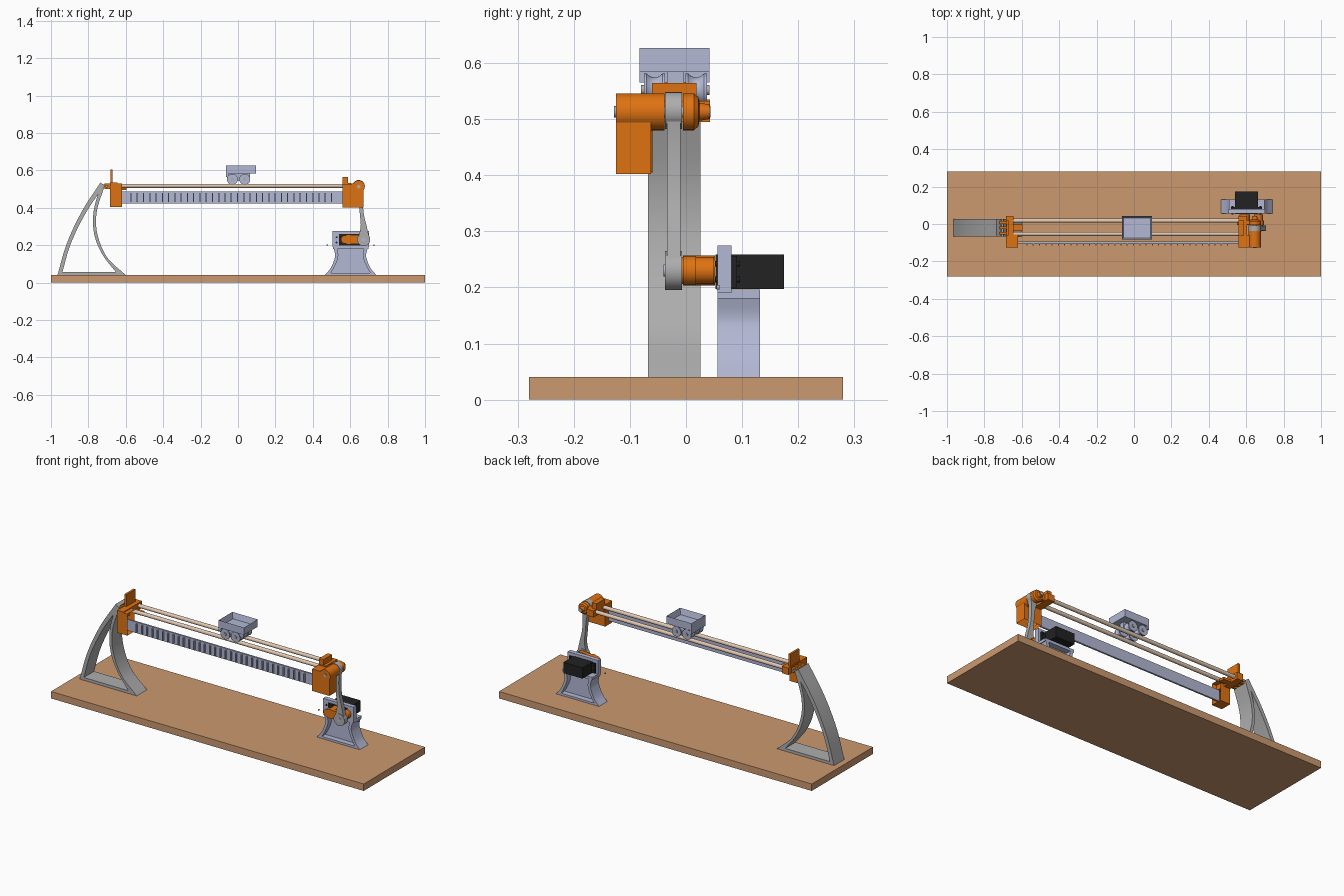
import bpy, bmesh, math
from mathutils import Vector

old = bpy.data.objects.get("Cube")
if old:
    bpy.data.objects.remove(old, do_unlink=True)


def material(name, rgb):
    m = bpy.data.materials.new(name)
    m.use_nodes = True
    m.diffuse_color = (*rgb, 1)
    m.node_tree.nodes["Principled BSDF"].inputs["Base Color"].default_value = (*rgb, 1)
    return m


WOOD = material("wood", (0.60, 0.32, 0.16))
ROD = material("pale wood", (0.76, 0.58, 0.44))
ORANGE = material("orange plastic", (0.74, 0.17, 0.006))
GREY = material("grey plastic", (0.42, 0.42, 0.42))
LILAC = material("lilac plastic", (0.45, 0.48, 0.66))
BLACK = material("black plastic", (0.016, 0.016, 0.016))


def finish(name, bm, mat):
    bmesh.ops.recalc_face_normals(bm, faces=bm.faces)
    me = bpy.data.meshes.new(name)
    bm.to_mesh(me)
    bm.free()
    me.materials.append(mat)
    ob = bpy.data.objects.new(name, me)
    bpy.context.collection.objects.link(ob)
    bpy.ops.object.select_all(action='DESELECT')
    ob.select_set(True)
    bpy.context.view_layer.objects.active = ob
    bpy.ops.object.shade_smooth_by_angle(angle=math.radians(30))
    return ob


def box(name, mat, x, y, z, hollow=None, wall=0.008, depth=0.03):
    """Box from three ranges; hollow is the direction of an open side."""
    bm = bmesh.new()
    bmesh.ops.create_cube(bm, size=1)
    for v in bm.verts:
        v.co = [r[0] if c < 0 else r[1] for c, r in zip(v.co, (x, y, z))]
    if hollow:
        bm.normal_update()
        d = Vector(hollow)
        face = max(bm.faces, key=lambda f: f.normal.dot(d))
        bmesh.ops.inset_region(bm, faces=[face], thickness=wall, use_even_offset=True)
        bmesh.ops.translate(bm, verts=face.verts, vec=-d * depth)
    return finish(name, bm, mat)


def prism(name, mat, outline, y0, y1):
    """Extrude an x-z outline along y."""
    bm = bmesh.new()
    f = bm.faces.new([bm.verts.new((px, y0, pz)) for px, pz in outline])
    ext = bmesh.ops.extrude_face_region(bm, geom=[f])["geom"]
    vs = [g for g in ext if isinstance(g, bmesh.types.BMVert)]
    bmesh.ops.translate(bm, verts=vs, vec=(0, y1 - y0, 0))
    return finish(name, bm, mat)


def lathe(name, mat, centre, profile, axis='Y', n=32):
    """Revolve (position, radius) pairs about an axis through centre."""
    bm = bmesh.new()
    rings = []
    for p, r in profile:
        ring = []
        for i in range(n):
            a = 2 * math.pi * i / n
            u, w = r * math.cos(a), r * math.sin(a)
            co = (u, p, w) if axis == 'Y' else (p, u, w)
            ring.append(bm.verts.new(Vector(centre) + Vector(co)))
        rings.append(ring)
    for a, b in zip(rings, rings[1:]):
        for i in range(n):
            bm.faces.new((a[i], a[(i + 1) % n], b[(i + 1) % n], b[i]))
    bm.faces.new(rings[0])
    bm.faces.new(rings[-1])
    return finish(name, bm, mat)


def cyl(name, mat, x, z, r, y0, y1):
    return lathe(name, mat, (x, 0, z), [(y0, r), (y1, r)])


def spline(pts, steps=6):
    """Smooth curve through the points."""
    p = [Vector(q) for q in pts]
    p = [2 * p[0] - p[1]] + p + [2 * p[-1] - p[-2]]
    out = []
    for a, b, c, d in zip(p, p[1:], p[2:], p[3:]):
        for i in range(steps):
            t = i / steps
            out.append(0.5 * (2 * b + (c - a) * t + (2 * a - 5 * b + 4 * c - d) * t * t
                              + (3 * b - a - 3 * c + d) * t ** 3))
    return out + [p[-2]]


def ribbon(name, mat, side_a, side_b, y0, y1):
    return prism(name, mat, spline(side_a) + spline(side_b)[::-1], y0, y1)


def hull(name, mat, c0, r0, c1, r1, y0, y1, n=16):
    """Horizontal tapered capsule."""
    pts = []
    for (x, z), r, start in ((c0, r0, 0.5), (c1, r1, 1.5)):
        for i in range(n + 1):
            a = math.pi * (start + i / n)
            pts.append((x + r * math.cos(a), z + r * math.sin(a)))
    return prism(name, mat, pts, y0, y1)


# Base board
box("base_board", WOOD, (-1, 1), (-0.28, 0.28), (0, 0.04))

# Curved pivot stand
Y = (-0.068, 0.026)
ribbon("stand_outer_leg", GREY,
       [(-0.965, 0.04), (-0.915, 0.21), (-0.835, 0.38), (-0.735, 0.535)],
       [(-0.943, 0.04), (-0.895, 0.205), (-0.815, 0.37), (-0.715, 0.52)], *Y)
ribbon("stand_inner_leg", GREY,
       [(-0.60, 0.04), (-0.70, 0.135), (-0.752, 0.26), (-0.755, 0.38), (-0.712, 0.52)],
       [(-0.64, 0.04), (-0.725, 0.15), (-0.769, 0.26), (-0.772, 0.38), (-0.735, 0.52)], *Y)
box("stand_foot", GREY, (-0.95, -0.62), Y, (0.04, 0.056))

# Pivot end of the track
box("pivot_beam_socket", ORANGE, (-0.685, -0.62), (-0.125, -0.06), (0.405, 0.53),
    hollow=(1, 0, 0), depth=0.045)
box("pivot_rod_holder", ORANGE, (-0.685, -0.645), (-0.125, 0.043), (0.495, 0.535))
box("pivot_rod_tongue", ORANGE, (-0.645, -0.595), (-0.038, -0.004), (0.495, 0.508))
box("end_stop_plate", ORANGE, (-0.682, -0.67), (-0.062, 0.02), (0.53, 0.605))
cyl("pivot_pin", GREY, -0.703, 0.515, 0.007, -0.068, 0.026)
for i, y in enumerate((-0.05, -0.021, 0.008)):
    hull("pivot_lug_%d" % i, ORANGE, (-0.706, 0.515), 0.015, (-0.685, 0.515), 0.015,
         y - 0.007, y + 0.007)

# Track rods
for label, y in (("front", -0.053), ("back", 0.018)):
    lathe(label + "_rod", ROD, (0, y, 0.517), [(-0.66, 0.011), (0.58, 0.011)], 'X', 20)

# Ribbed side beam
box("side_beam", LILAC, (-0.645, 0.565), (-0.104, -0.094), (0.423, 0.487))
rib = box("beam_ribs", LILAC, (-0.575, -0.569), (-0.114, -0.103), (0.43, 0.48))
arr = rib.modifiers.new("repeat", 'ARRAY')
arr.count = 33
arr.use_relative_offset = False
arr.use_constant_offset = True
arr.constant_offset_displace = (0.0335, 0, 0)

# Driven end of the track
box("drive_beam_socket", ORANGE, (0.56, 0.672), (-0.125, -0.062), (0.402, 0.515),
    hollow=(0, 0, -1), depth=0.09)
prism("drive_socket_top", ORANGE,
      [(0.56, 0.515), (0.672, 0.515), (0.645, 0.546), (0.61, 0.528), (0.56, 0.528)],
      -0.125, -0.062)
cyl("drive_pivot_boss", ORANGE, 0.645, 0.513, 0.033, -0.125, -0.038)
lathe("drive_pivot_cap", ORANGE, (0.645, 0, 0.513),
      [(-0.005, 0.033), (0.014, 0.033), (0.022, 0.026), (0.024, 0.016), (0.042, 0.013)])
cyl("drive_pivot_pin", GREY, 0.645, 0.513, 0.01, -0.128, 0.044)
box("drive_rod_holder", ORANGE, (0.56, 0.605), (-0.064, 0.043), (0.495, 0.532))
box("drive_end_stop", ORANGE, (0.56, 0.588), (-0.061, 0.019), (0.53, 0.564))
box("drive_pivot_neck", ORANGE, (0.60, 0.645), (-0.004, 0.02), (0.497, 0.53))

# Connecting link
ribbon("link_bar", GREY,
       [(0.674, 0.515), (0.668, 0.45), (0.672, 0.37), (0.688, 0.30), (0.703, 0.235)],
       [(0.618, 0.515), (0.642, 0.45), (0.651, 0.37), (0.656, 0.30), (0.642, 0.235)],
       -0.034, -0.010)
cyl("link_top_eye", GREY, 0.645, 0.515, 0.033, -0.037, -0.007)
cyl("link_bottom_eye", GREY, 0.672, 0.230, 0.035, -0.037, -0.007)
cyl("link_bottom_pin", LILAC, 0.672, 0.230, 0.011, -0.040, 0.0)

# Motor crank
hull("crank_arm", ORANGE, (0.572, 0.230), 0.022, (0.668, 0.230), 0.026, -0.005, 0.018)
cyl("crank_hub", ORANGE, 0.592, 0.230, 0.027, -0.005, 0.052)
cyl("crank_pin_boss", ORANGE, 0.665, 0.230, 0.024, -0.007, 0.05)

# Motor
box("motor_body", BLACK, (0.54, 0.662), (0.053, 0.175), (0.197, 0.259))
box("motor_ears", BLACK, (0.518, 0.685), (0.081, 0.091), (0.200, 0.256))
for i, x in enumerate((0.527, 0.676)):
    for j, z in enumerate((0.214, 0.242)):
        cyl("motor_screw_%d%d" % (i, j), BLACK, x, z, 0.005, 0.052, 0.096)

# Motor bracket
box("bracket_plate", LILAC, (0.505, 0.70), (0.056, 0.081), (0.19, 0.275))
box("bracket_shelf", LILAC, (0.508, 0.697), (0.056, 0.132), (0.18, 0.196))
box("bracket_foot", LILAC, (0.48, 0.725), (0.056, 0.132), (0.04, 0.052))
outer = [(0.138, 0.04), (0.108, 0.075), (0.088, 0.12), (0.083, 0.15), (0.095, 0.196)]
inner = [(0.112, 0.04), (0.089, 0.08), (0.071, 0.12), (0.066, 0.15), (0.074, 0.196)]
for side, s in (("left", 1), ("right", -1)):
    ribbon("bracket_%s_leg" % side, LILAC, [(0.602 + s * x, z) for x, z in outer],
           [(0.602 + s * x, z) for x, z in inner], 0.056, 0.132)
    cyl("bracket_%s_foot_screw" % side, GREY, 0.602 + s * 0.125, 0.20, 0.004, 0.054, 0.06)
web = [(0.602 + x, z) for x, z in spline(inner)]
web += [(0.602 - x, z) for x, z in spline(inner)[::-1]]
prism("bracket_web", LILAC, web, 0.088, 0.1)

# Cart
box("cart_tray", LILAC, (-0.065, 0.096), (-0.083, 0.042), (0.584, 0.627), hollow=(0, 0, 1),
    wall=0.009, depth=0.034)
box("cart_spine", LILAC, (-0.06, 0.065), (-0.034, -0.004), (0.545, 0.584))
box("cart_front_skirt", LILAC, (-0.065, -0.052), (-0.083, 0.042), (0.565, 0.584))
spool = [(-0.019, 0.029), (-0.014, 0.029), (-0.008, 0.024), (0, 0.022),
         (0.008, 0.024), (0.014, 0.029), (0.019, 0.029)]
for i, x in enumerate((-0.03, 0.036)):
    cyl("cart_axle_%d" % i, GREY, x, 0.552, 0.009, -0.08, 0.042)
    for label, y in (("front", -0.056), ("back", 0.018)):
        lathe("cart_%s_wheel_%d" % (label, i), LILAC, (x, y, 0.552), spool)
